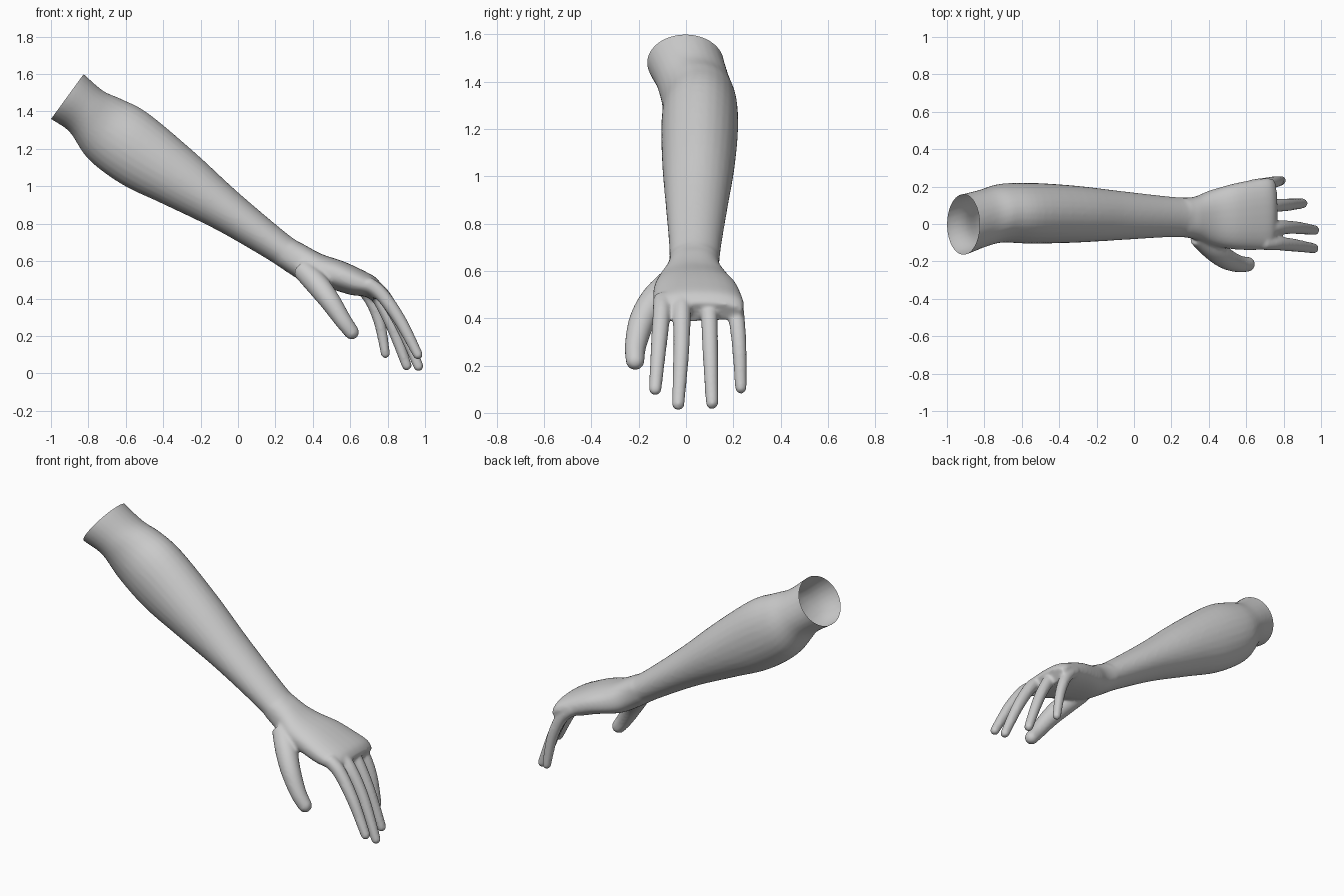
import bpy, bmesh, math
from mathutils import Vector

if "Cube" in bpy.data.objects:
    bpy.data.objects.remove(bpy.data.objects["Cube"], do_unlink=True)

SIDES = 28


def spline(rows, steps):
    """Catmull-Rom interpolation of rows of numbers."""
    rows = [Vector(r) for r in rows]
    out = []
    for i in range(len(rows) - 1):
        a, b = rows[max(i - 1, 0)], rows[i]
        c, d = rows[i + 1], rows[min(i + 2, len(rows) - 1)]
        for s in range(steps):
            t = s / steps
            out.append(0.5 * (2 * b + (c - a) * t + (2 * a - 5 * b + 4 * c - d) * t ** 2
                              + (3 * b - a - 3 * c + d) * t ** 3))
    return out + [rows[-1]]


def loft(bm, rings):
    """Skin closed rings of points and cap both ends."""
    loops = [[bm.verts.new(p) for p in ring] for ring in rings]
    for a, b in zip(loops, loops[1:]):
        for i in range(SIDES):
            j = (i + 1) % SIDES
            bm.faces.new((a[i], a[j], b[j], b[i]))
    bm.faces.new(loops[0][::-1])
    bm.faces.new(loops[-1])


def section(row, power):
    """Rounded cross-section from its upper point, lower point and width range."""
    tx, tz, bx, bz, y0, y1 = row
    mid = Vector(((tx + bx) / 2, (y0 + y1) / 2, (tz + bz) / 2))
    up, side = Vector(((tx - bx) / 2, 0, (tz - bz) / 2)), Vector((0, (y1 - y0) / 2, 0))
    ring = []
    for i in range(SIDES):
        a = math.tau * i / SIDES
        c, s = math.cos(a), math.sin(a)
        ring.append(mid + side * math.copysign(abs(c) ** power, c)
                    + up * math.copysign(abs(s) ** power, s))
    return ring


def digit(bm, rows):
    """Round finger: tapered tube along a path with rounded tip."""
    pts = spline([Vector(r) for r in rows], 6)
    rings = []
    for i, p in enumerate(pts):
        tangent = pts[min(i + 1, len(pts) - 1)].to_3d() - pts[max(i - 1, 0)].to_3d()
        u = tangent.cross(Vector((0, 1, 0))).normalized()
        v = tangent.cross(u).normalized()
        rings.append([p.to_3d() + p[3] * (u * math.cos(math.tau * k / SIDES)
                                          + v * math.sin(math.tau * k / SIDES))
                      for k in range(SIDES)])
    loft(bm, rings)
    tip = bmesh.ops.create_icosphere(bm, subdivisions=3, radius=pts[-1][3])["verts"]
    bmesh.ops.translate(bm, verts=tip, vec=pts[-1].to_3d())


bm = bmesh.new()

# Forearm from beyond the elbow cut to the wrist, then the palm
forearm = [(-.885, 1.65, -1.06, 1.41, -.17, .155), (-.825, 1.6, -1, 1.36, -.165, .16),
           (-.72, 1.51, -.9, 1.29, -.125, .185), (-.62, 1.465, -.8, 1.145, -.1, .215),
           (-.48, 1.39, -.62, 1.01, -.105, .22), (-.23, 1.18, -.4, .905, -.1, .205),
           (0, .968, -.12, .77, -.085, .175), (.267, .743, .15, .615, -.07, .145)]
palm = [(.36, .685, .28, .53, -.08, .145), (.45, .637, .37, .48, -.115, .18),
        (.56, .6, .5, .45, -.135, .215), (.66, .555, .6, .42, -.14, .235),
        (.74, .51, .68, .41, -.135, .245), (.77, .465, .72, .385, -.13, .24)]
loft(bm, [section(r, 1 if r[0] < .3 else .85) for r in spline(forearm + palm, 5)])

# Fingers and thumb: position and radius along each path
digits = {
    "index": [(.69, -.1, .48, .04), (.765, -.103, .425, .038), (.865, -.115, .285, .034),
              (.962, -.13, .1, .027)],
    "middle": [(.69, -.015, .48, .04), (.77, -.017, .425, .038), (.87, -.02, .26, .034),
               (.965, -.033, .037, .027)],
    "ring": [(.68, .095, .47, .04), (.745, .098, .41, .036), (.825, .103, .25, .033),
             (.902, .11, .042, .027)],
    "little": [(.63, .2, .48, .038), (.7, .213, .41, .035), (.755, .225, .28, .031),
               (.788, .232, .105, .025)],
    "thumb": [(.34, -.06, .56, .055), (.42, -.13, .48, .062), (.49, -.185, .39, .056),
              (.56, -.213, .285, .046), (.608, -.215, .22, .04)],
}
for rows in digits.values():
    digit(bm, rows)
bmesh.ops.recalc_face_normals(bm, faces=bm.faces[:])

mesh = bpy.data.meshes.new("arm_parts")
bm.to_mesh(mesh)
bm.free()
arm = bpy.data.objects.new("arm", mesh)
bpy.context.collection.objects.link(arm)

# Fuse the parts into one skin and soften the joins
remesh = arm.modifiers.new("fuse", "REMESH")
remesh.mode = "VOXEL"
remesh.voxel_size = 0.009
soften = arm.modifiers.new("soften", "SMOOTH")
soften.factor = 0.5
soften.iterations = 8
graph = bpy.context.evaluated_depsgraph_get()
fused = bpy.data.meshes.new_from_object(arm.evaluated_get(graph))
arm.modifiers.clear()
arm.data = fused

# Cut the elbow end open, leaving a hollow shell
bm = bmesh.new()
bm.from_mesh(fused)
bmesh.ops.bisect_plane(bm, geom=bm.verts[:] + bm.edges[:] + bm.faces[:],
                       plane_co=(-.912, 0, 1.48), plane_no=(-.81, 0, .59), clear_outer=True)
bm.to_mesh(fused)
bm.free()

# Plain grey skin
skin = bpy.data.materials.new("plain grey")
skin.use_nodes = True
grey = (0.6, 0.6, 0.6, 1)
skin.diffuse_color = grey
skin.node_tree.nodes["Principled BSDF"].inputs["Base Color"].default_value = grey
fused.materials.clear()
fused.materials.append(skin)

bpy.ops.object.select_all(action="DESELECT")
arm.select_set(True)
bpy.context.view_layer.objects.active = arm
bpy.ops.object.shade_smooth_by_angle(angle=math.radians(50))
